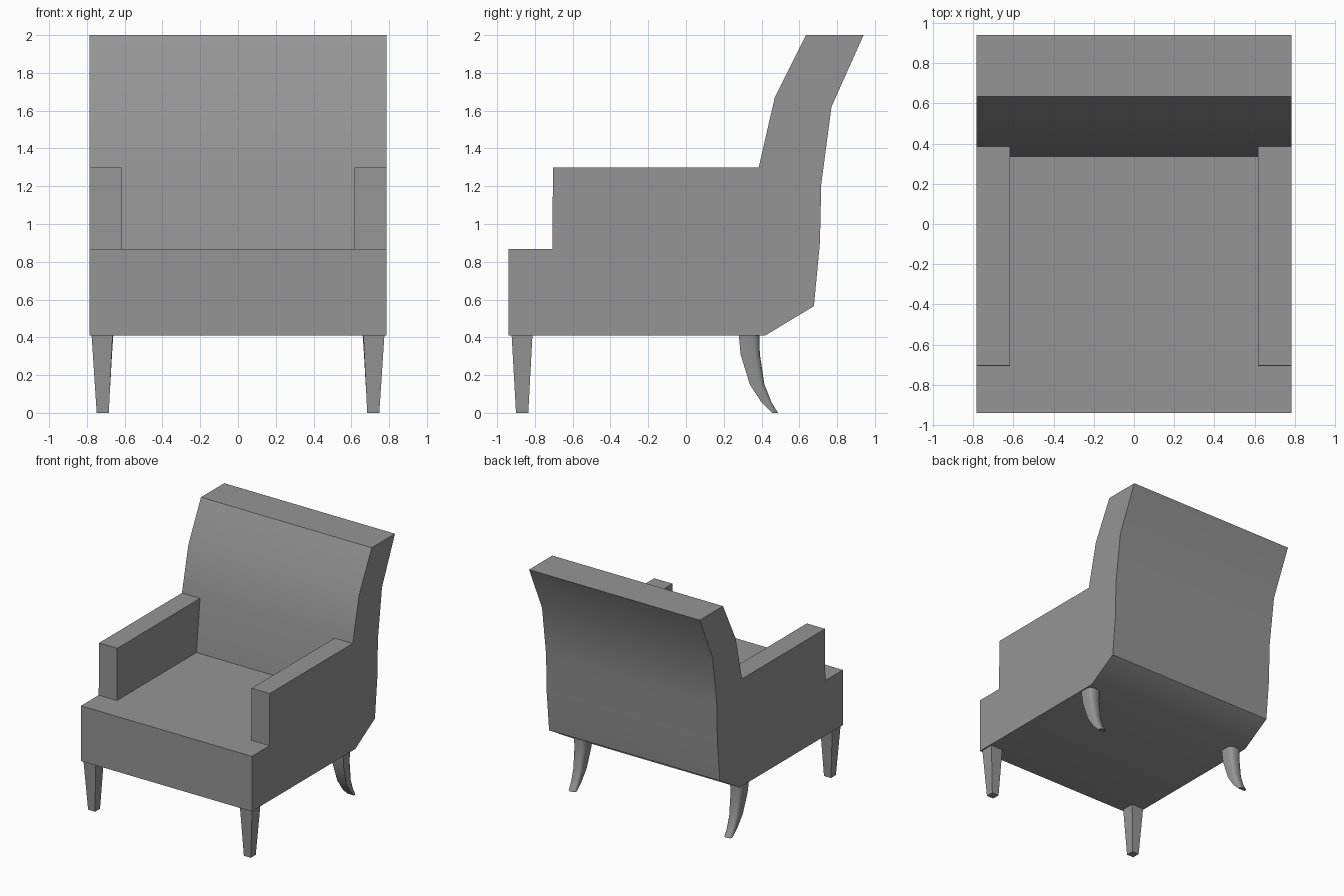
import bpy, bmesh, math

if "Cube" in bpy.data.objects:
    bpy.data.objects.remove(bpy.data.objects["Cube"])

grey = bpy.data.materials.new("dark_grey_upholstery")
grey.diffuse_color = (0.3, 0.3, 0.3, 1)
grey.use_nodes = True
grey.node_tree.nodes["Principled BSDF"].inputs["Base Color"].default_value = grey.diffuse_color


def finish(name, bm, angle=40):
    bmesh.ops.recalc_face_normals(bm, faces=bm.faces)
    mesh = bpy.data.meshes.new(name)
    bm.to_mesh(mesh)
    bm.free()
    mesh.materials.append(grey)
    ob = bpy.data.objects.new(name, mesh)
    bpy.context.collection.objects.link(ob)
    bpy.ops.object.select_all(action='DESELECT')
    ob.select_set(True)
    bpy.context.view_layer.objects.active = ob
    bpy.ops.object.shade_smooth_by_angle(angle=math.radians(angle))
    return ob


def prism(name, profile, x0, x1):
    """Extrude a (y, z) side profile from x0 to x1."""
    bm = bmesh.new()
    face = bm.faces.new([bm.verts.new((x0, y, z)) for y, z in profile])
    new = bmesh.ops.extrude_face_region(bm, geom=[face])['geom']
    bmesh.ops.translate(bm, vec=(x1 - x0, 0, 0),
                        verts=[v for v in new if isinstance(v, bmesh.types.BMVert)])
    return finish(name, bm)


def leg(name, sections, side, rounding=0):
    """Loft sections (z, y front, y back, x inner, x outer), rear corners optionally rounded."""
    bm = bmesh.new()
    rings = []
    for z, yf, yb, xi, xo in sections:
        r = rounding * (xo - xi)
        ring = [(xi, yf), (xo, yf)]
        if r:
            ring += [(xo, yb - r), (xo - r * 0.3, yb - r * 0.3), (xo - r, yb),
                     (xi + r, yb), (xi + r * 0.3, yb - r * 0.3), (xi, yb - r)]
        else:
            ring += [(xo, yb), (xi, yb)]
        rings.append([bm.verts.new((side * x, y, z)) for x, y in ring])
    n = len(rings[0])
    for a, b in zip(rings, rings[1:]):
        for i in range(n):
            j = (i + 1) % n
            bm.faces.new((a[i], a[j], b[j], b[i]))
    bm.faces.new(rings[0])
    bm.faces.new(rings[-1])
    return finish(name, bm, 50)


# Seat and scrolled back, full width
prism("seat_and_back", [
    (-0.94, 0.41), (0.42, 0.41), (0.677, 0.565), (0.709, 0.90), (0.716, 1.21),
    (0.77, 1.62), (0.94, 2.0), (0.635, 2.0), (0.47, 1.67), (0.385, 1.30),
    (0.337, 0.868), (-0.94, 0.868)], -0.785, 0.785)

# Arms butt against the back
arm = [(-0.708, 0.868), (0.337, 0.868), (0.385, 1.30), (-0.704, 1.30)]

# Tapered front legs and swept rear legs
front = [(0.41, -0.923, -0.813, 0.664, 0.775), (0, -0.90, -0.835, 0.684, 0.748)]
rear = [(0.41, 0.28, 0.388, 0.660, 0.775), (0.31, 0.289, 0.391, 0.667, 0.768),
        (0.15, 0.338, 0.415, 0.676, 0.758), (0.055, 0.40, 0.453, 0.682, 0.751),
        (0, 0.455, 0.487, 0.684, 0.748)]

for label, side in (("left", -1), ("right", 1)):
    prism(f"arm_{label}", arm, side * 0.618, side * 0.785)
    leg(f"front_leg_{label}", front, side)
    leg(f"rear_leg_{label}", rear, side, rounding=0.3)
